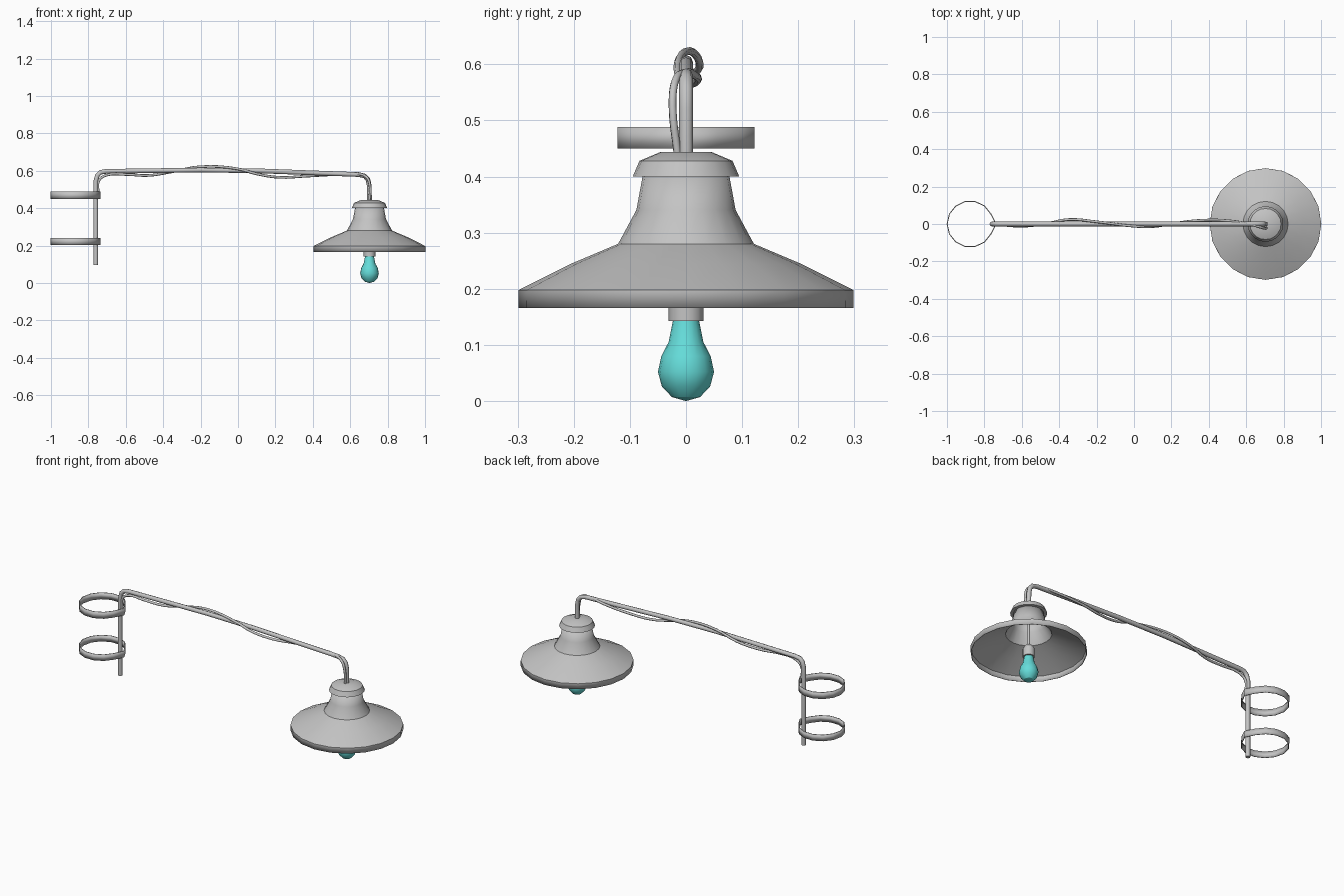
import bpy, bmesh, math

cube = bpy.data.objects.get("Cube")
if cube:
    bpy.data.objects.remove(cube, do_unlink=True)


def material(name, color):
    m = bpy.data.materials.new(name)
    m.use_nodes = True
    m.diffuse_color = color
    m.node_tree.nodes["Principled BSDF"].inputs["Base Color"].default_value = color
    return m


GREY = material("grey metal", (0.55, 0.55, 0.55, 1))
TEAL = material("teal glass", (0.13, 0.72, 0.70, 1))
LAMP_X = 0.703


def finish(obj, mat, angle=30):
    obj.data.materials.clear()
    obj.data.materials.append(mat)
    bpy.ops.object.select_all(action='DESELECT')
    obj.select_set(True)
    bpy.context.view_layer.objects.active = obj
    bpy.ops.object.shade_smooth_by_angle(angle=math.radians(angle))


def add_mesh(name, bm, mat, thickness=0):
    mesh = bpy.data.meshes.new(name)
    bm.to_mesh(mesh)
    bm.free()
    obj = bpy.data.objects.new(name, mesh)
    bpy.context.collection.objects.link(obj)
    finish(obj, mat)
    if thickness:
        mod = obj.modifiers.new("wall", 'SOLIDIFY')
        mod.thickness = thickness
        mod.offset = 0
    return obj


def lathe(name, profile, mat, sides, thickness=0):
    """Revolve (radius, height) points, listed bottom to top, about the lamp axis."""
    bm = bmesh.new()
    rings = []
    for r, z in profile:
        angles = [2 * math.pi * i / sides for i in range(sides)]
        rings.append([bm.verts.new((LAMP_X + r * math.cos(a), r * math.sin(a), z))
                      for a in angles])
    for low, high in zip(rings, rings[1:]):
        for i in range(sides):
            j = (i + 1) % sides
            bm.faces.new((low[i], low[j], high[j], high[i]))
    bmesh.ops.remove_doubles(bm, verts=bm.verts, dist=1e-5)
    return add_mesh(name, bm, mat, thickness)


def tube(name, points, radius, smooth=False):
    """Sweep a round section along a path."""
    curve = bpy.data.curves.new(name, 'CURVE')
    curve.dimensions = '3D'
    curve.bevel_depth = radius
    curve.bevel_resolution = 2
    curve.use_fill_caps = True
    curve.resolution_u = 4
    spline = curve.splines.new('BEZIER' if smooth else 'POLY')
    pts = spline.bezier_points if smooth else spline.points
    pts.add(len(points) - 1)
    for p, co in zip(pts, points):
        if smooth:
            p.co = co
            p.handle_left_type = p.handle_right_type = 'AUTO'
        else:
            p.co = (*co, 1)
    obj = bpy.data.objects.new(name, curve)
    bpy.context.collection.objects.link(obj)
    bpy.ops.object.select_all(action='DESELECT')
    obj.select_set(True)
    bpy.context.view_layer.objects.active = obj
    bpy.ops.object.convert(target='MESH')
    finish(bpy.context.view_layer.objects.active, GREY, 50)


# Lamp head
lathe("lamp_shade", [(0.297, 0.166), (0.297, 0.197), (0.205, 0.243), (0.12, 0.279),
                     (0.087, 0.34), (0.075, 0.405)], GREY, 20, 0.003)
lathe("shade_cap", [(0.07, 0.4), (0.095, 0.4), (0.083, 0.428), (0.045, 0.444),
                    (0, 0.444)], GREY, 20)
lathe("bulb_socket", [(0, 0.143), (0.031, 0.143), (0.031, 0.19), (0.018, 0.21),
                      (0.006, 0.215), (0.006, 0.444)], GREY, 16)
lathe("light_bulb", [(0, 0), (0.025, 0.007), (0.043, 0.026), (0.05, 0.052),
                     (0.044, 0.08), (0.031, 0.105), (0.023, 0.145)], TEAL, 16)

# Bent pipe: upright, long arm and drop to the lamp
tube("support_arm", [(-0.76, 0, 0.095), (-0.76, 0, 0.545), (-0.752, 0, 0.575),
                     (-0.735, 0, 0.592), (-0.705, 0, 0.597), (-0.2, 0, 0.604),
                     (0.1, 0, 0.6), (0.645, 0, 0.58), (0.678, 0, 0.572),
                     (0.695, 0, 0.553), (0.702, 0, 0.52), (LAMP_X, 0, 0.44)], 0.0125)

# Cable wound loosely around the arm
tube("power_cable", [(-0.748, 0, 0.48), (-0.742, -0.002, 0.55), (-0.7, -0.006, 0.577),
                     (-0.6, -0.012, 0.58), (-0.48, 0, 0.575), (-0.35, 0.024, 0.595),
                     (-0.2, 0.012, 0.622), (0, -0.012, 0.61), (0.1, -0.014, 0.583),
                     (0.22, 0.004, 0.565), (0.36, 0.02, 0.571), (0.52, 0.016, 0.58),
                     (0.63, -0.004, 0.585), (0.685, -0.02, 0.568),
                     (0.705, -0.024, 0.525), (LAMP_X, -0.015, 0.44)], 0.007, True)

# Two clamp rings, pinched to a point where they meet the upright
for name, bottom, top in (("lower_clamp", 0.204, 0.24), ("upper_clamp", 0.45, 0.488)):
    bm = bmesh.new()
    n = 14
    loops = []
    for z in (bottom, top):
        loop = []
        for i in range(n):
            a = 2 * math.pi * i / n
            x = -0.738 if i == 0 else -0.876 + 0.123 * math.cos(a)
            loop.append(bm.verts.new((x, 0.123 * math.sin(a), z)))
        loops.append(loop)
    for i in range(n):
        j = (i + 1) % n
        bm.faces.new((loops[0][i], loops[0][j], loops[1][j], loops[1][i]))
    add_mesh(name, bm, GREY, 0.005)
